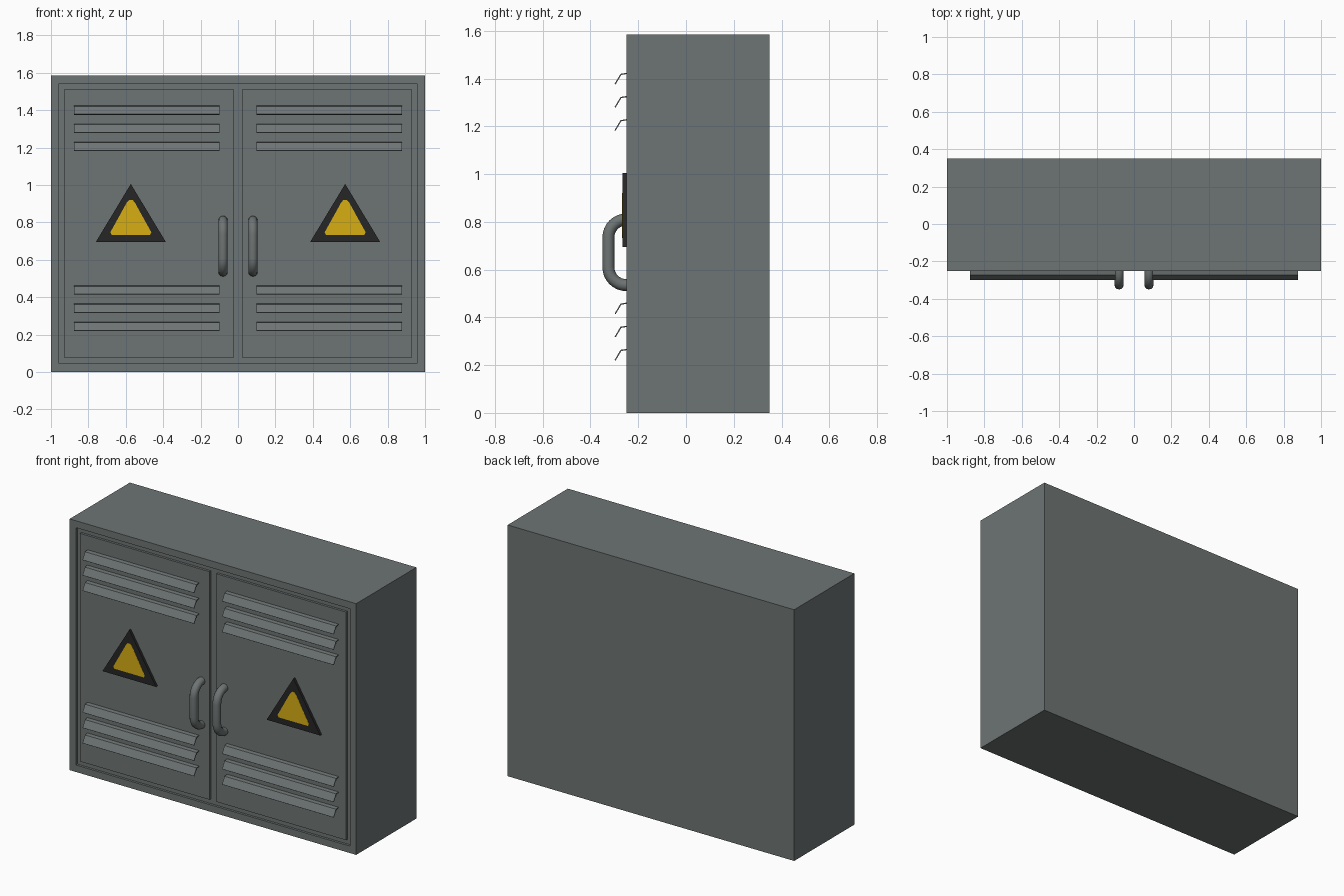
import bpy, bmesh, math
from mathutils import Vector

if "Cube" in bpy.data.objects:
    bpy.data.objects.remove(bpy.data.objects["Cube"], do_unlink=True)


def material(name, rgb):
    m = bpy.data.materials.new(name)
    m.use_nodes = True
    m.diffuse_color = (*rgb, 1)
    bsdf = next(n for n in m.node_tree.nodes if n.type == "BSDF_PRINCIPLED")
    bsdf.inputs["Base Color"].default_value = (*rgb, 1)
    return m


GREY = material("cabinet grey", (0.155, 0.174, 0.172))
BLACK = material("sign black", (0.019, 0.019, 0.019))
YELLOW = material("sign yellow", (0.68, 0.42, 0.006))

FRONT, BACK, HEIGHT = -0.25, 0.35, 1.585


def add_object(name, mesh, mat, mirrored=True):
    obj = bpy.data.objects.new(name, mesh)
    bpy.context.collection.objects.link(obj)
    mesh.materials.append(mat)
    if mirrored:
        obj.modifiers.new("Mirror", "MIRROR")
    return obj


def finish(name, bm, mat, mirrored=True):
    bmesh.ops.recalc_face_normals(bm, faces=bm.faces)
    mesh = bpy.data.meshes.new(name)
    bm.to_mesh(mesh)
    bm.free()
    return add_object(name, mesh, mat, mirrored)


def prism(name, outline, sweep, mat):
    """Sweep a closed 3D outline along a vector."""
    bm = bmesh.new()
    face = bm.faces.new([bm.verts.new(p) for p in outline])
    ext = bmesh.ops.extrude_face_region(bm, geom=[face], use_keep_orig=True)
    verts = [v for v in ext["geom"] if isinstance(v, bmesh.types.BMVert)]
    bmesh.ops.translate(bm, verts=verts, vec=Vector(sweep))
    return finish(name, bm, mat)


# Cabinet body with a shallow recess for the doors
bm = bmesh.new()
bmesh.ops.create_cube(bm, size=1)
bmesh.ops.scale(bm, verts=bm.verts, vec=(2, BACK - FRONT, HEIGHT))
bmesh.ops.translate(bm, verts=bm.verts, vec=(0, (FRONT + BACK) / 2, HEIGHT / 2))
bm.normal_update()
front = min(bm.faces, key=lambda f: f.calc_center_median().y)
bmesh.ops.inset_individual(bm, faces=[front], thickness=0.062)
bmesh.ops.inset_individual(bm, faces=[front], thickness=0)
bmesh.ops.translate(bm, verts=front.verts, vec=(0, 0.015, 0))
finish("cabinet_body", bm, GREY, mirrored=False)

# Doors, flush with the frame
x0, x1, z0, z1 = 0.024, 0.928, 0.074, 1.513
prism("door", [(x0, FRONT, z0), (x1, FRONT, z0), (x1, FRONT, z1), (x0, FRONT, z1)],
      (0, 0.015, 0), GREY)

# Bent sheet louvres, three at the top and three at the bottom of each door
LOUVRE = [(0.002, 0), (-0.024, -0.004), (-0.049, -0.046),
          (-0.045, -0.049), (-0.021, -0.009), (0.002, -0.005)]
for group, top in (("upper", 1.424), ("lower", 0.462)):
    for i in range(3):
        z = top - i * 0.097
        prism(f"{group}_louvre_{i + 1}",
              [(0.098, FRONT + dy, z + dz) for dy, dz in LOUVRE], (0.778, 0, 0), GREY)

# Warning signs: black triangle with a thin yellow panel
SIGN_X = 0.573
prism("sign_triangle",
      [(SIGN_X + dx, -0.266, z) for dx, z in ((-0.187, 0.695), (0.187, 0.695), (0, 1.005))],
      (0, 0.016, 0), BLACK)
half = [(0.102, 0.733), (0.11, 0.746), (0.022, 0.905), (0.009, 0.92)]
panel = half + [(-x, z) for x, z in reversed(half)]
prism("sign_panel", [(SIGN_X + dx, -0.2675, z) for dx, z in panel], (0, 0.003, 0), YELLOW)

# Round bar handles bent at both ends
BEND, HANDLE_X, LOW, HIGH = 0.075, 0.08, 0.61, 0.735
path = []
for centre, start in ((HIGH, 90), (LOW, 0)):
    for k in range(9):
        a = math.radians(start - k * 90 / 8)
        path.append((HANDLE_X, FRONT - BEND * math.cos(a), centre + BEND * math.sin(a)))
path = [(HANDLE_X, FRONT + 0.005, path[0][2])] + path + [(HANDLE_X, FRONT + 0.005, path[-1][2])]
curve = bpy.data.curves.new("handle_path", "CURVE")
curve.dimensions = "3D"
curve.bevel_depth = 0.025
curve.bevel_resolution = 4
curve.use_fill_caps = True
spline = curve.splines.new("POLY")
spline.points.add(len(path) - 1)
for point, co in zip(spline.points, path):
    point.co = (*co, 1)
helper = bpy.data.objects.new("handle_helper", curve)
bpy.context.collection.objects.link(helper)
bpy.context.view_layer.update()
mesh = bpy.data.meshes.new_from_object(
    helper.evaluated_get(bpy.context.evaluated_depsgraph_get()))
bpy.data.objects.remove(helper, do_unlink=True)
mesh.materials.clear()
mesh.shade_smooth()
add_object("handle", mesh, GREY)
